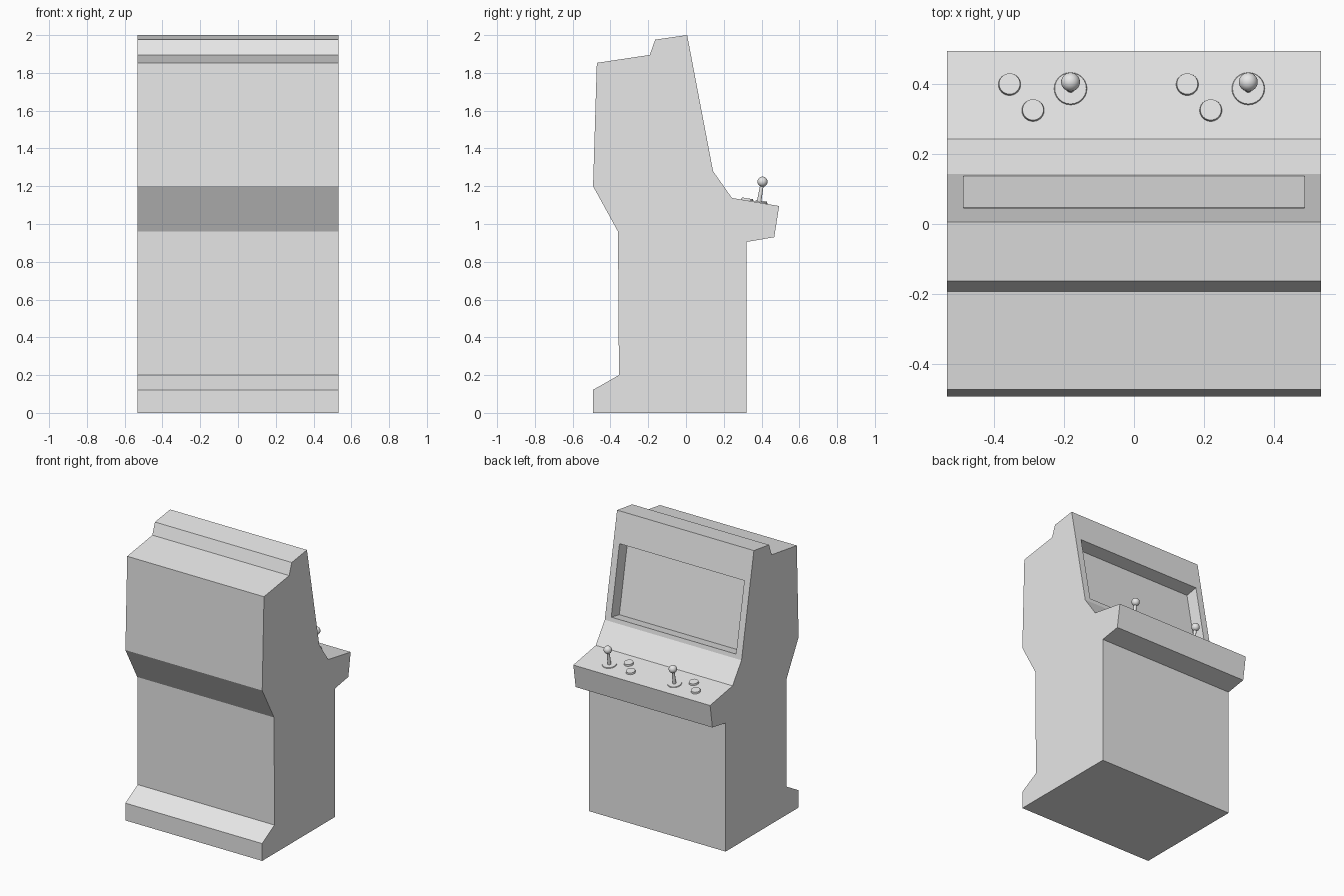
import bpy, bmesh, math
from mathutils import Vector, Matrix

cube = bpy.data.objects.get("Cube")
if cube:
    bpy.data.objects.remove(cube, do_unlink=True)

grey = bpy.data.materials.new("light_grey")
grey.use_nodes = True
colour = (0.8, 0.8, 0.8, 1)
grey.diffuse_color = colour
grey.node_tree.nodes["Principled BSDF"].inputs["Base Color"].default_value = colour

HALF = 0.533
SLOPE_LOW, SLOPE_TOP = Vector((0.143, 1.28)), Vector((0.006, 2.0))
PANEL_BACK, PANEL_FRONT = Vector((0.243, 1.138)), Vector((0.493, 1.095))


def add_object(name, bm, smooth=False):
    bmesh.ops.recalc_face_normals(bm, faces=bm.faces)
    mesh = bpy.data.meshes.new(name)
    bm.to_mesh(mesh)
    bm.free()
    mesh.materials.append(grey)
    obj = bpy.data.objects.new(name, mesh)
    bpy.context.collection.objects.link(obj)
    if smooth:
        bpy.ops.object.select_all(action='DESELECT')
        obj.select_set(True)
        bpy.context.view_layer.objects.active = obj
        bpy.ops.object.shade_smooth_by_angle(angle=math.radians(35))
    return obj


# Cabinet: side profile (y, z) extruded across the width
profile = [(-0.492, 0), (0.32, 0), (0.32, 0.905), (0.467, 0.93), PANEL_FRONT, PANEL_BACK,
           SLOPE_LOW, SLOPE_TOP, (-0.163, 1.976), (-0.192, 1.895), (-0.472, 1.853),
           (-0.492, 1.2), (-0.36, 0.96), (-0.355, 0.2), (-0.492, 0.122)]
bm = bmesh.new()
side = bm.faces.new([bm.verts.new((-HALF, y, z)) for y, z in profile])
wall = bmesh.ops.extrude_face_region(bm, geom=[side])
bmesh.ops.translate(bm, vec=(2 * HALF, 0, 0),
                    verts=[v for v in wall["geom"] if isinstance(v, bmesh.types.BMVert)])
bmesh.ops.recalc_face_normals(bm, faces=bm.faces)

# Recessed screen in the sloping face
centre = (SLOPE_LOW + SLOPE_TOP) / 2
screen = min(bm.faces, key=lambda f: (f.calc_center_median() - Vector((0, *centre))).length)
inward = -screen.normal * 0.092
bmesh.ops.inset_individual(bm, faces=[screen], thickness=0.066)
for v in screen.verts:
    edge = SLOPE_LOW.lerp(SLOPE_TOP, 0.04 if v.co.z < centre.y else 0.71)
    v.co.yz = edge
recess = bmesh.ops.extrude_discrete_faces(bm, faces=[screen])["faces"][0]
bmesh.ops.translate(bm, vec=inward, verts=recess.verts)
add_object("cabinet", bm)

# Control panel helpers: parts stand square to the sloping panel
TILT = Matrix.Rotation(math.atan2(PANEL_FRONT.y - PANEL_BACK.y, PANEL_FRONT.x - PANEL_BACK.x), 4, 'X')


def panel_matrix(x, y):
    t = (y - PANEL_BACK.x) / (PANEL_FRONT.x - PANEL_BACK.x)
    return Matrix.Translation((x, y, PANEL_BACK.lerp(PANEL_FRONT, t).y)) @ TILT


def disc(name, x, y, radius, height, top_radius):
    bm = bmesh.new()
    bmesh.ops.create_cone(bm, cap_ends=True, segments=24, radius1=radius, radius2=top_radius,
                          depth=height, matrix=panel_matrix(x, y) @ Matrix.Translation((0, 0, height / 2)))
    add_object(name, bm, True)


# One joystick and two buttons for each player
for label, x in (("right", -0.181), ("left", 0.326)):
    disc(label + "_joystick_base", x, 0.386, 0.047, 0.005, 0.045)
    disc(label + "_joystick_shaft", x, 0.386, 0.012, 0.1, 0.009)
    bm = bmesh.new()
    bmesh.ops.create_uvsphere(bm, u_segments=24, v_segments=14, radius=0.027,
                              matrix=panel_matrix(x, 0.386) @ Matrix.Translation((0, 0, 0.112)))
    add_object(label + "_joystick_ball", bm, True)
    disc(label + "_outer_button", x - 0.174, 0.398, 0.032, 0.012, 0.03)
    disc(label + "_inner_button", x - 0.107, 0.324, 0.032, 0.012, 0.03)
